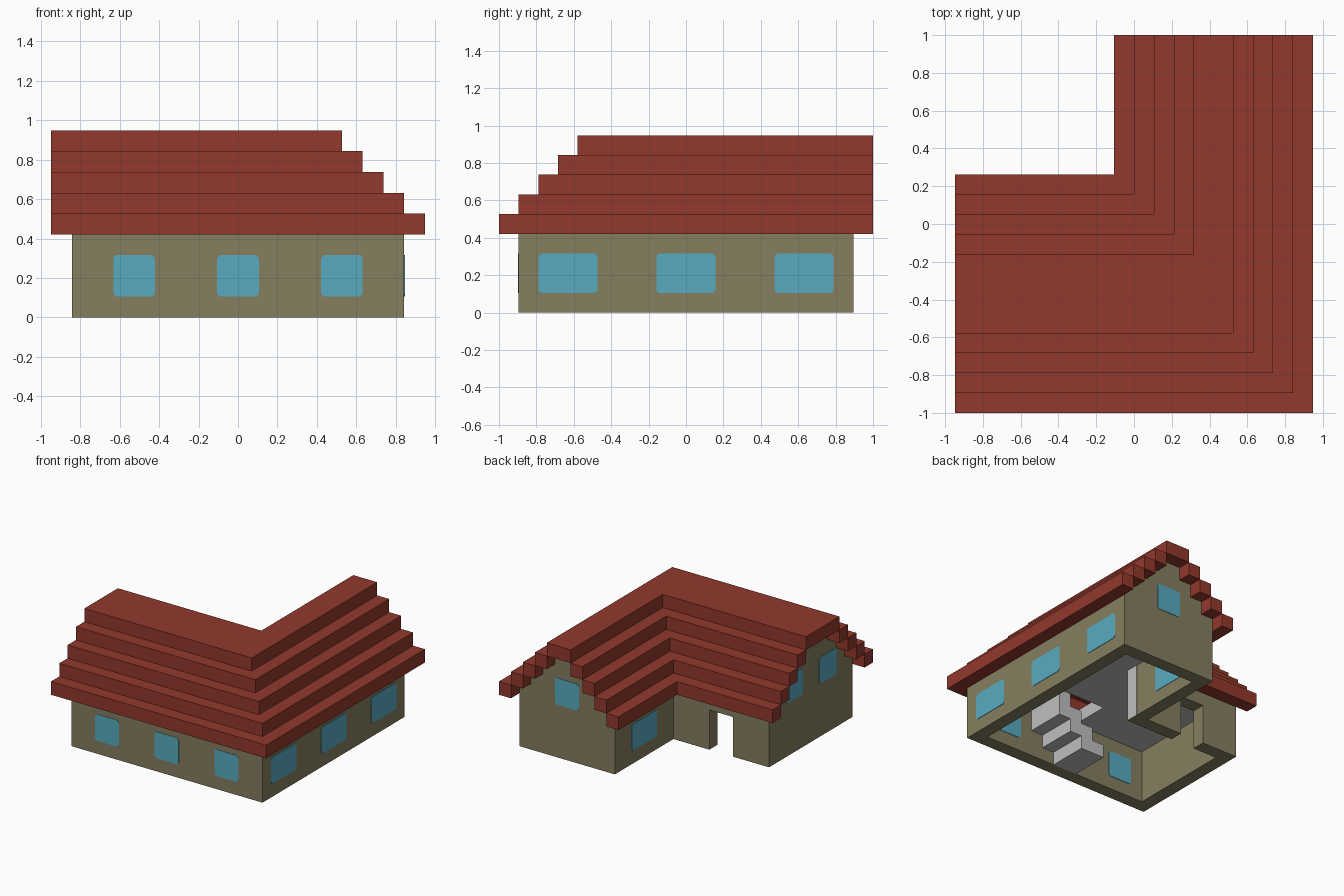
import bpy, bmesh
from mathutils import Vector

if "Cube" in bpy.data.objects:
    bpy.data.objects.remove(bpy.data.objects["Cube"], do_unlink=True)

U = 2 / 19  # one building block


def material(name, rgb):
    m = bpy.data.materials.new(name)
    m.use_nodes = True
    m.diffuse_color = (*rgb, 1)
    m.node_tree.nodes["Principled BSDF"].inputs["Base Color"].default_value = (*rgb, 1)
    return m


RED = material("roof red", (0.287, 0.041, 0.026))
OLIVE = material("wall olive", (0.238, 0.209, 0.117))
BLUE = material("window blue", (0.098, 0.407, 0.527))
GREY = material("stone grey", (0.52, 0.52, 0.52))


def prism(name, pts, lo, hi, mat, axis=2):
    """Extrude a profile (in blocks) along an axis from lo to hi."""
    def place(p, h):
        c = list(p)
        c.insert(axis, h)
        return Vector(c) * U
    bm = bmesh.new()
    a = [bm.verts.new(place(p, lo)) for p in pts]
    b = [bm.verts.new(place(p, hi)) for p in pts]
    bm.faces.new(a)
    bm.faces.new(b)
    for i in range(len(pts)):
        j = (i + 1) % len(pts)
        bm.faces.new((a[i], a[j], b[j], b[i]))
    bmesh.ops.recalc_face_normals(bm, faces=bm.faces)
    me = bpy.data.meshes.new(name)
    bm.to_mesh(me)
    bm.free()
    me.materials.append(mat)
    ob = bpy.data.objects.new(name, me)
    bpy.context.collection.objects.link(ob)
    return ob


def rect(x0, y0, x1, y1):
    return [(x0, y0), (x1, y0), (x1, y1), (x0, y1)]


def ell(x0, ya, xc, ye, xd, yb):
    """L-shaped outline: one arm along x, one along y."""
    return [(x0, ya), (xc, ya), (xc, ye), (xd, ye), (xd, yb), (x0, yb)]


def combine(ob, helpers):
    """Apply boolean helpers to an object, then remove them."""
    for helper, op in helpers:
        mod = ob.modifiers.new(op.lower(), "BOOLEAN")
        mod.operation, mod.object, mod.solver = op, helper, "EXACT"
    deps = bpy.context.evaluated_depsgraph_get()
    me = bpy.data.meshes.new_from_object(ob.evaluated_get(deps))
    ob.modifiers.clear()
    ob.data = me
    for helper, _ in helpers:
        bpy.data.objects.remove(helper, do_unlink=True)


def gable(name, c0, c1, lo, hi, axis):
    """Stepped end wall that follows the roof, full height."""
    left, right = [(c0, 0)], [(c1, 0)]
    for k in range(4):
        left += [(c0 + k, 4 + k if k else 0), (c0 + k, 5 + k)]
        right += [(c1 - k, 4 + k if k else 0), (c1 - k, 5 + k)]
    return prism(name, left[1:] + right[:0:-1], lo, hi, OLIVE, axis)


# Walls: hollow L with a doorway and two stepped gables
walls = prism("walls", ell(-8, -8.5, 8, 8.5, 0, 1.5), 0, 4, OLIVE)
combine(walls, [
    (prism("room_cutter", ell(-7, -7.5, 7, 7.5, 1, 0.5), -1, 6, OLIVE), "DIFFERENCE"),
    (prism("door_cutter", rect(-5, 0, -3, 2), -1, 3, OLIVE), "DIFFERENCE"),
    (gable("back_gable", 0, 8, 7.5, 8.5, 1), "UNION"),
    (gable("side_gable", -8.5, 1.5, -8, -7, 0), "UNION"),
])

# Stone facing on the inner corner of the walls
prism("corner_facing_side", rect(1, 0.5, 1.03, 1.5), 0, 4, GREY)

# Upper floor with a stairwell
floor = prism("upper_floor", ell(-7, -8.5, 8, 7.5, 0, 1.5), 4, 5, GREY)
combine(floor, [(prism("stairwell_cutter", rect(-1, -7.5, 2, -4.5), 3, 6, GREY),
                 "DIFFERENCE")])

# Stairs rising along the front wall
for i, (x0, x1) in enumerate([(-1, 1), (0, 2), (1, 3), (2, 3)]):
    prism(f"stair_{i + 1}", rect(x0, -7.5, x1, -4.5), i, i + 1, GREY)

# Roof: four stepped courses on each slope and a flat ridge
for k in range(4):
    a, b, c, d = -9.5 + k, 2.5 - k, 9 - k, -1 + k
    prism(f"outer_roof_course_{k + 1}", ell(-9, a, c, 9.5, c - 1, a + 1), 4 + k, 5 + k, RED)
    prism(f"inner_roof_course_{k + 1}", ell(-9, b - 1, d + 1, 9.5, d, b), 4 + k, 5 + k, RED)
prism("roof_ridge", ell(-9, -5.5, 5, 9.5, 3, -1.5), 8, 9, RED)


def window(name, axis, outer, inner, c0, c1, z0):
    """Thin panes with clipped corners on both faces of a wall."""
    r, z1 = 0.14, z0 + 2
    pts = [(c0 + r, z0), (c1 - r, z0), (c1, z0 + r), (c1, z1 - r),
           (c1 - r, z1), (c0 + r, z1), (c0, z1 - r), (c0, z0 + r)]
    for side, p in (("outer", outer), ("inner", inner)):
        prism(f"{name}_{side}_pane", pts, p - 0.03, p + 0.03, BLUE, axis)


# Windows
for i, c in enumerate((-5, 0, 5)):
    window(f"front_window_{i + 1}", 1, -8.5, -7.5, c - 1, c + 1, 1)
for i, c in enumerate((-6, 0, 6)):
    window(f"left_window_{i + 1}", 0, 8, 7, c - 1.5, c + 1.5, 1)
window("courtyard_window", 0, 0, 1, 3.5, 6.5, 1)
window("back_gable_window", 1, 8.5, 7.5, 3, 5, 4)
for i, c in enumerate((-5.5, -1.5)):
    window(f"side_gable_window_{i + 1}", 0, -8, -7, c - 1, c + 1, 4)
